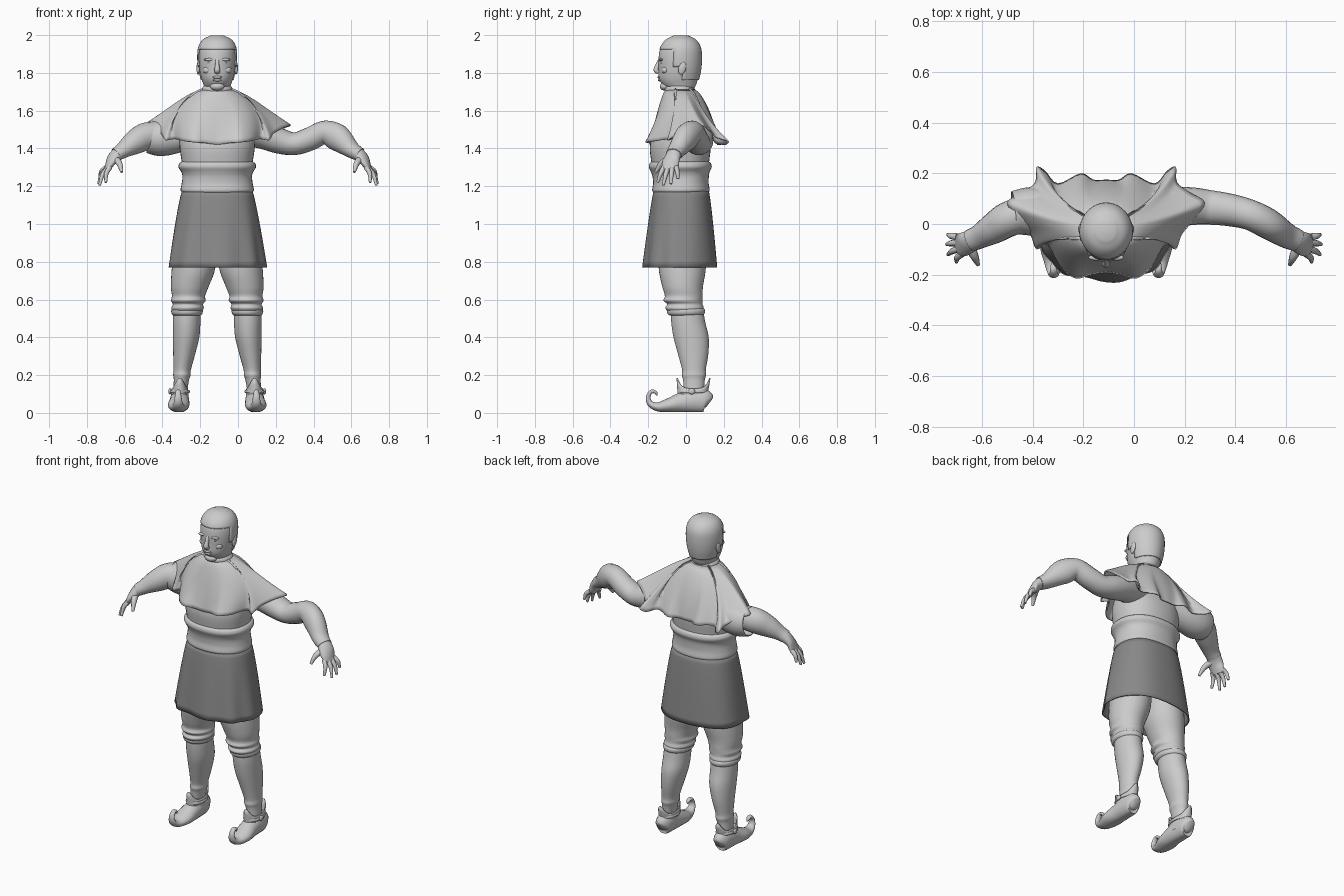
import bpy, bmesh, math
from mathutils import Vector

if "Cube" in bpy.data.objects:
    bpy.data.objects.remove(bpy.data.objects["Cube"])

CX = -0.11  # body centre line


def material(name, value):
    m = bpy.data.materials.new(name)
    m.use_nodes = True
    m.diffuse_color = (value, value, value, 1)
    m.node_tree.nodes["Principled BSDF"].inputs["Base Color"].default_value = m.diffuse_color
    return m


LIGHT = material("light grey", 0.6)
DARK = material("dark grey", 0.25)


def spline(points, steps=5):
    """Catmull-Rom curve through tuples of any length."""
    p = [Vector(q) for q in points]
    p = [p[0] * 2 - p[1]] + p + [p[-1] * 2 - p[-2]]
    out = []
    for a, b, c, d in zip(p, p[1:], p[2:], p[3:]):
        for i in range(steps):
            t = i / steps
            out.append(0.5 * (2 * b + (c - a) * t + (2 * a - 5 * b + 4 * c - d) * t * t
                              + (3 * b - a - 3 * c + d) * t ** 3))
    return out + [p[-2]]


def skin(name, rings, mat=LIGHT, caps=True, thick=0, drop=None):
    """Join rings of points into one smooth surface."""
    bm = bmesh.new()
    rows = [[bm.verts.new(v) for v in r] for r in rings]
    n = len(rows[0])
    for a, b in zip(rows, rows[1:]):
        for i in range(n):
            j = (i + 1) % n
            bm.faces.new((a[i], a[j], b[j], b[i]))
    if caps:
        bm.faces.new(rows[0])
        bm.faces.new(rows[-1])
    if drop:
        bmesh.ops.delete(bm, geom=[f for f in bm.faces if drop(f.calc_center_median())], context="FACES")
    bmesh.ops.recalc_face_normals(bm, faces=bm.faces)
    me = bpy.data.meshes.new(name)
    bm.to_mesh(me)
    bm.free()
    ob = bpy.data.objects.new(name, me)
    bpy.context.collection.objects.link(ob)
    me.materials.append(mat)
    if thick:
        s = ob.modifiers.new("thickness", "SOLIDIFY")
        s.thickness = thick
    bpy.ops.object.select_all(action="DESELECT")
    bpy.context.view_layer.objects.active = ob
    ob.select_set(True)
    bpy.ops.object.shade_smooth_by_angle(angle=math.radians(50))
    return ob


def ellipse(x, y, z, rx, ry, n=40, power=1.0, fold=None):
    """Level ring; fold(angle) returns (radius factor, lift)."""
    ring = []
    for i in range(n):
        a = math.tau * i / n
        c, s = math.cos(a), math.sin(a)
        k, lift = fold(a) if fold else (1, 0)
        ring.append((x + k * rx * math.copysign(abs(c) ** power, c),
                     y + k * ry * math.copysign(abs(s) ** power, s), z + lift))
    return ring


def stack(name, secs, steps=5, power=1.0, **kw):
    """Stack of level ellipses given as (x, y, z, rx, ry)."""
    return skin(name, [ellipse(*s, power=power) for s in spline(secs, steps)], **kw)


def tube(name, secs, ref=(0, 0, 1), n=20, floor=None, **kw):
    """Sweep along a path given as (x, y, z, r_side, r_up)."""
    s = spline(secs)
    c = [v.to_3d() if len(v) == 3 else Vector(v[:3]) for v in s]
    rings = []
    for i, v in enumerate(s):
        t = (c[min(i + 1, len(c) - 1)] - c[max(i - 1, 0)]).normalized()
        side = t.cross(Vector(ref)).normalized()
        up = side.cross(t)
        ring = []
        for k in range(n):
            a = math.tau * k / n
            q = c[i] + side * v[3] * math.cos(a) + up * v[4] * math.sin(a)
            if floor is not None:
                q.z = max(q.z, floor)
            ring.append(q)
        rings.append(ring)
    return skin(name, rings, **kw)


# Torso, sash and rolled belt
stack("shirt", [(CX, -.025, 1.15, .18, .14), (CX, -.03, 1.3, .185, .15), (CX, -.03, 1.42, .2, .16),
                (CX, -.02, 1.52, .19, .125), (CX, -.02, 1.62, .13, .08)], power=.9)
stack("sash", [(CX, -.027, 1.165, .185, .145), (CX, -.027, 1.18, .194, .152), (CX, -.027, 1.215, .188, .147),
               (CX, -.028, 1.25, .184, .149), (CX, -.03, 1.275, .19, .155), (CX, -.03, 1.3, .205, .166),
               (CX, -.03, 1.32, .201, .163), (CX, -.03, 1.332, .185, .15)], power=.9)


# Pleated skirt, deeper folds towards the front
def pleats(t):
    def fold(a):
        front = max(0, -math.sin(a)) ** .5
        return 1 + t * (.035 * front * math.cos(9 * a + .8) + .012 * math.cos(5 * a)), 0
    return fold


skin("skirt", [ellipse(CX, -.025 - .005 * t, 1.18 - .41 * t, .185 + .075 * t ** .8, .145 + .05 * t ** .8,
                       n=96, power=.85, fold=pleats(t)) for t in [i / 12 for i in range(13)]],
     mat=DARK, caps=False, thick=.006)

# Shoulder cape: neck ring flowing out to a wavy hem
half_hem = [(0, -.19, 1.42), (.06, -.2, 1.43), (.12, -.215, 1.435), (.18, -.17, 1.44), (.23, -.085, 1.45),
            (.275, -.1, 1.445), (.3, -.04, 1.48), (.35, .02, 1.51), (.39, .085, 1.525), (.33, .125, 1.5),
            (.28, .165, 1.46), (.275, .225, 1.44), (.24, .21, 1.42), (.19, .16, 1.43), (.1, .2, 1.425),
            (.05, .175, 1.42), (0, .175, 1.42)]
right_half = [(-x, y, z) for x, y, z in half_hem[-2:0:-1]]
hem = spline(half_hem + right_half + half_hem[:1], 4)[:-1]
rings = []
for k in range(15):
    t = k / 14
    h = t ** .68
    ring = []
    for p in hem:
        a = math.atan2(p.y - .0, p.x)
        # the folds die out towards the neck
        soft = Vector((.35 * math.cos(a), .005 + .195 * math.sin(a), p.z))
        end = soft.lerp(p, t ** 1.5)
        top = Vector((.075 * math.cos(a), -.03 + .075 * math.sin(a), 1.715))
        ring.append((CX + top.x + (end.x - top.x) * h, top.y + (end.y - top.y) * h,
                     top.z + (end.z - top.z) * t))
    rings.append(ring)
skin("shoulder_cape", rings, caps=False, thick=.008)
stack("collar", [(CX, -.035, 1.69, .08, .075), (CX, -.035, 1.715, .082, .08), (CX, -.035, 1.735, .068, .07)])

# Head and neck
head = [(CX, -.025, 1.66, .07, .065), (CX, -.025, 1.71, .066, .066), (CX, -.035, 1.735, .072, .088),
        (CX, -.04, 1.77, .084, .103), (CX, -.036, 1.82, .095, .109), (CX, -.034, 1.88, .1, .111),
        (CX, -.032, 1.93, .095, .103), (CX, -.03, 1.97, .072, .076), (CX, -.03, 1.993, .03, .034)]
stack("head", head)
hair = [(x, y + .003, z + .005 * (z > 1.9), rx + .006, ry + .005) for x, y, z, rx, ry in head]


def bare(p):
    return p.z < 1.765 or (p.z < 1.925 and p.y < -.065) or (p.z < 1.83 and p.y < -.015)


stack("hair", hair, drop=bare, thick=.006)


def blob(name, x, y, z, rx, ry, rz, turn=0):
    bpy.ops.mesh.primitive_uv_sphere_add(segments=16, ring_count=10, location=(x, y, z), rotation=(turn, 0, 0))
    ob = bpy.context.object
    ob.name = name
    ob.scale = (rx, ry, rz)
    ob.data.materials.append(LIGHT)
    bpy.ops.object.shade_smooth()


# Face
tube("nose", [(CX, -.137, 1.875, .008, .01), (CX, -.15, 1.84, .012, .011), (CX, -.158, 1.815, .014, .016),
              (CX, -.145, 1.802, .01, .014)], ref=(1, 0, 0))
blob("chin", CX, -.112, 1.728, .038, .027, .022)
blob("upper_lip", CX, -.141, 1.777, .026, .01, .007)
blob("lower_lip", CX, -.139, 1.762, .022, .01, .007)
for side, s in (("right", -1), ("left", 1)):
    blob(side + "_brow", CX + s * .04, -.132, 1.87, .03, .012, .008)
    blob(side + "_eye", CX + s * .037, -.129, 1.853, .014, .008, .007)
    blob(side + "_cheek", CX + s * .048, -.108, 1.815, .028, .022, .022)
    blob(side + "_ear", CX + s * .1, -.02, 1.825, .01, .02, .035, -.25)

# Legs and shoes, mirrored about the body centre
for side, s in (("right", -1), ("left", 1)):
    def m(secs):
        return [(CX + s * q[0], *q[1:]) for q in secs]

    stack(side + "_breeches", m([(.11, -.02, .95, .11, .13), (.125, -.02, .77, .115, .125),
                                 (.145, -.018, .67, .1, .108), (.152, -.012, .62, .088, .1),
                                 (.153, -.016, .595, .092, .103), (.155, -.006, .575, .08, .094),
                                 (.157, -.008, .555, .086, .102), (.16, 0, .53, .074, .09)]))
    stack(side + "_knee_band", m([(.16, 0, .515, .07, .085), (.16, 0, .525, .081, .098),
                                  (.16, 0, .545, .083, .1), (.16, 0, .56, .07, .085)]), steps=3)
    stack(side + "_stocking", m([(.16, .005, .55, .072, .085), (.162, .012, .48, .073, .09),
                                 (.165, .027, .4, .07, .093), (.175, .038, .31, .058, .08),
                                 (.185, .042, .23, .046, .063), (.187, .042, .2, .046, .064),
                                 (.19, .042, .17, .04, .057), (.2, .042, .08, .035, .05)]))
    tube(side + "_shoe", m([(.2, .122, .05, .025, .02), (.2, .105, .06, .06, .043), (.2, .05, .065, .066, .05),
                            (.2, -.02, .055, .055, .053), (.205, -.09, .04, .038, .056),
                            (.207, -.15, .032, .024, .038), (.207, -.19, .05, .016, .025),
                            (.207, -.2, .085, .012, .018), (.207, -.183, .113, .01, .014),
                            (.207, -.16, .108, .008, .011), (.207, -.155, .092, .004, .005)]),
         ref=(1, 0, 0), floor=.004)

    def points(t):
        return lambda a: (1, t * (.055 * abs(math.sin(a)) ** 4 - .01))

    skin(side + "_shoe_cuff", [ellipse(CX + s * .198, .03 + .002 * k, .05 + .018 * k, .049 - .001 * k, .07 + .004 * k,
                                       fold=points((k / 5) ** 2)) for k in range(6)], caps=False, thick=.006)
    stack(side + "_ankle_strap", m([(.198, .036, .105, .05, .076), (.198, .036, .112, .054, .081),
                                    (.198, .036, .122, .05, .078)]), steps=3)
    blob(side + "_buckle", CX + s * .25, .03, .114, .009, .018, .016)

# Hands, mirrored about the middle of the arm span
for side, s in (("right", -1), ("left", 1)):
    def w(secs):
        return [(s * q[0], *q[1:]) for q in secs]

    tube(side + "_palm", w([(.61, -.05, 1.39, .035, .035), (.645, -.066, 1.365, .042, .032),
                            (.672, -.08, 1.33, .047, .024), (.695, -.085, 1.285, .043, .014)]))
    for k, (x, y, z) in enumerate([(.7, -.15, 1.22), (.733, -.12, 1.205), (.738, -.08, 1.212), (.733, -.042, 1.24)]):
        base = (.678 + .006 * k, -.117 + .022 * k, 1.3)
        mid = ((base[0] + x) / 2 + .008, (base[1] + y) / 2, (base[2] + z) / 2 + .008)
        tube(f"{side}_finger_{k + 1}", w([(*base, .014, .014), (*mid, .012, .012), (x, y, z, .007, .007)]), n=10)
    tube(side + "_thumb", w([(.65, -.085, 1.345, .022, .02), (.628, -.13, 1.32, .016, .016),
                             (.615, -.16, 1.275, .008, .008)]), n=10)

# Right arm: wide short sleeve over the forearm
tube("right_sleeve", [(-.2, .03, 1.5, .08, .08), (-.33, .05, 1.465, .09, .09), (-.41, .05, 1.455, .095, .095),
                      (-.475, .045, 1.46, .085, .085)], caps=False, thick=.006)
tube("right_forearm", [(-.36, .05, 1.475, .06, .06), (-.48, .025, 1.465, .07, .074), (-.55, -.015, 1.43, .062, .064),
                       (-.61, -.05, 1.39, .048, .043), (-.645, -.065, 1.367, .044, .036)])

# Left arm: long sleeve drooping and rising again at the elbow
tube("left_sleeve", [(0, .03, 1.5, .08, .08), (.12, .06, 1.475, .08, .075), (.22, .07, 1.44, .075, .068),
                     (.3, .065, 1.425, .068, .06), (.38, .055, 1.45, .064, .062), (.46, .035, 1.485, .06, .062),
                     (.53, .0, 1.455, .06, .072), (.6, -.045, 1.395, .05, .046), (.645, -.065, 1.367, .044, .036)])
